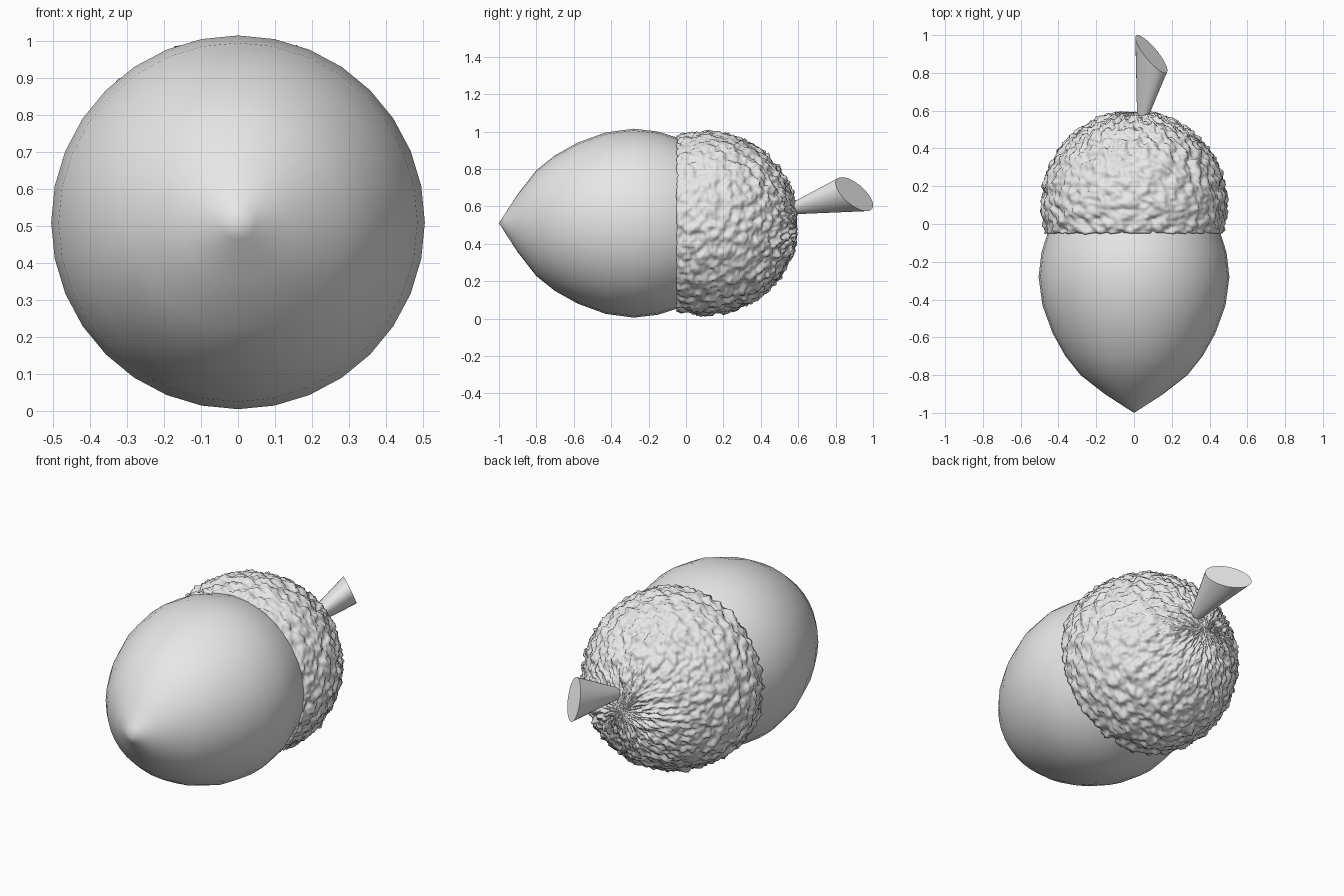
import bpy
import bmesh
from math import sin, cos, pi, radians
from mathutils import Vector, noise

CENTRE_Z = 0.51

old = bpy.data.objects.get("Cube")
if old:
    bpy.data.objects.remove(old, do_unlink=True)

grey = bpy.data.materials.new("plain grey")
grey.use_nodes = True
grey.diffuse_color = (0.8, 0.8, 0.8, 1)
grey.node_tree.nodes["Principled BSDF"].inputs["Base Color"].default_value = (0.8, 0.8, 0.8, 1)


def loft(name, rings, flat_end=False):
    """Skin a list of rings; a ring holding one point becomes a pole."""
    bm = bmesh.new()
    loops = [[bm.verts.new(p) for p in ring] for ring in rings]
    for a, b in zip(loops, loops[1:]):
        n = max(len(a), len(b))
        for i in range(n):
            j = (i + 1) % n
            if len(a) == 1:
                corners = (a[0], b[j], b[i])
            elif len(b) == 1:
                corners = (a[i], a[j], b[0])
            else:
                corners = (a[i], a[j], b[j], b[i])
            bm.faces.new(corners).smooth = True
    if flat_end:
        for loop in (loops[0], loops[-1]):
            bm.faces.new(loop)
        for edge in bm.edges:
            edge.smooth = not any(len(f.verts) > 4 for f in edge.link_faces)
    bmesh.ops.recalc_face_normals(bm, faces=bm.faces)
    mesh = bpy.data.meshes.new(name)
    bm.to_mesh(mesh)
    bm.free()
    mesh.materials.append(grey)
    obj = bpy.data.objects.new(name, mesh)
    bpy.context.collection.objects.link(obj)
    return obj


def circle(y, r, sides):
    if r == 0:
        return [Vector((0, y, CENTRE_Z))]
    return [Vector((r * sin(2 * pi * i / sides), y, CENTRE_Z + r * cos(2 * pi * i / sides)))
            for i in range(sides)]


# Nut: pointed body lying along y, its back end hidden in the cap
nut_profile = [(-1, 0), (-0.97, 0.047), (-0.9, 0.155), (-0.8, 0.283), (-0.7, 0.363),
               (-0.58, 0.43), (-0.43, 0.485), (-0.28, 0.505), (-0.15, 0.49),
               (-0.05, 0.458), (0.1, 0.4), (0.25, 0)]
loft("nut", [circle(y, r, 32) for y, r in nut_profile])


# Cap: rough dome whose bumps stretch into radial streaks at the pole
def cap_point(theta, angle):
    around = Vector((sin(angle), cos(angle), theta)) * 10
    bump = 0.02 * noise.fractal(around, 0.8, 2.0, 3)
    r = 0.487 + bump * min(1, theta * 4)
    return Vector((r * sin(theta) * sin(angle), 0.105 + r * cos(theta),
                   CENTRE_Z + r * sin(theta) * cos(angle)))


SIDES, ROWS = 256, 110
cap_rings = [[cap_point(0, 0)]]
for row in range(1, ROWS + 1):
    theta = radians(108.5) * row / ROWS
    cap_rings.append([cap_point(theta, 2 * pi * i / SIDES) for i in range(SIDES)])
cap_rings.append(circle(-0.03, 0.43, SIDES))
loft("cap", cap_rings)

# Stem: flared stalk cut off at a slant
base = Vector((0.042, 0.55, 0.582))
end = Vector((0.092, 0.9, 0.665))
long_axis = Vector((0.07, -0.1, 0.065))
cut_normal = Vector((0.62, 0.69, 0.39)).normalized()
short_axis = cut_normal.cross(long_axis).normalized() * 0.08
axis = (end - base).normalized()
u = (long_axis - axis * long_axis.dot(axis)).normalized() * 0.026
v = axis.cross(u)
if v.dot(short_axis) < 0:
    v = -v


def ellipse(centre, a, b, sides=32):
    return [centre + a * cos(2 * pi * i / sides) + b * sin(2 * pi * i / sides)
            for i in range(sides)]


loft("stem", [ellipse(base, u, v), ellipse(end, long_axis, short_axis)], flat_end=True)
